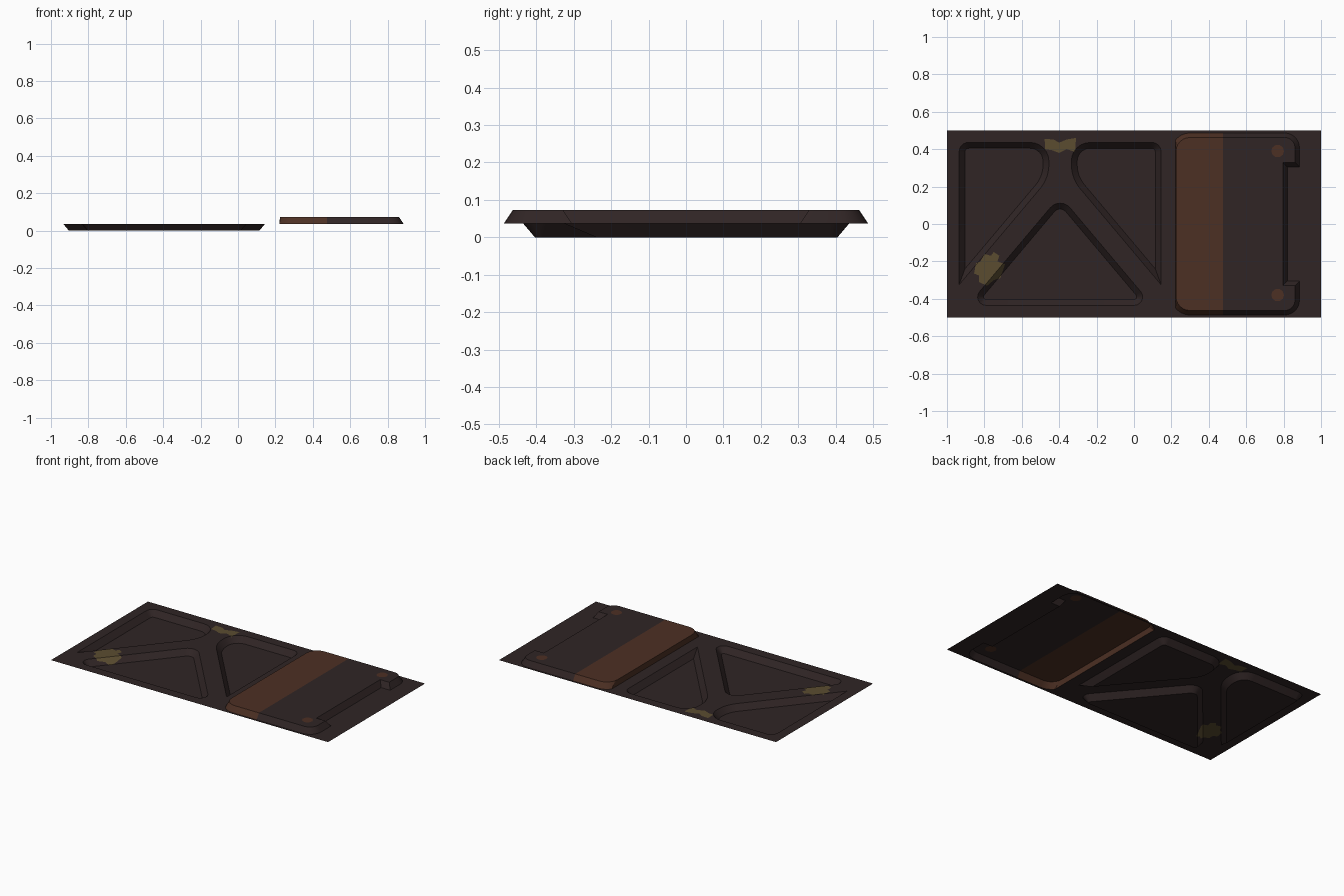
import bpy, math
from mathutils import Vector as V
from mathutils.geometry import delaunay_2d_cdt

if "Cube" in bpy.data.objects:
    bpy.data.objects.remove(bpy.data.objects["Cube"])

H, CX = 0.0365, -0.395          # press depth, symmetry line of the pockets

def material(name, rgb):
    m = bpy.data.materials.new(name)
    m.diffuse_color = (*rgb, 1)
    m.use_nodes = True
    m.node_tree.nodes["Principled BSDF"].inputs["Base Color"].default_value = m.diffuse_color
    return m

def rounded(points, n=6):
    """Closed outline from (x, y, corner radius) points."""
    out = []
    for i, (x, y, r) in enumerate(points):
        p = V((x, y))
        if r == 0:
            out.append(p)
            continue
        a = (V(points[i - 1][:2]) - p).normalized()
        b = (V(points[(i + 1) % len(points)][:2]) - p).normalized()
        half = a.angle(b) / 2
        c = p + (a + b).normalized() * r / math.sin(half)
        s = p + a * r / math.tan(half) - c
        e = p + b * r / math.tan(half) - c
        t = s.angle(e)
        for k in range(n + 1):
            f = k / n
            out.append(c + (s * math.sin((1 - f) * t) + e * math.sin(f * t)) / math.sin(t))
    area = sum(out[i - 1].x * q.y - q.x * out[i - 1].y for i, q in enumerate(out))
    return out if area > 0 else out[::-1]

def inset(poly, d):
    """Mitred inset of a counter-clockwise outline."""
    res = []
    for i, p in enumerate(poly):
        a = (p - poly[i - 1]).normalized()
        b = (poly[(i + 1) % len(poly)] - p).normalized()
        na, nb = V((-a.y, a.x)), V((-b.y, b.x))
        res.append(p + (na + nb) * d / (1 + na.dot(nb)))
    return res

def inside(p, poly):
    hit = False
    for i, b in enumerate(poly):
        a = poly[i - 1]
        if (a.y > p.y) != (b.y > p.y) and p.x < (b.x - a.x) * (p.y - a.y) / (b.y - a.y) + a.x:
            hit = not hit
    return hit

def distance(p, poly):
    best = 9
    for i, b in enumerate(poly):
        a = poly[i - 1]
        ab = b - a
        t = max(0, min(1, (p - a).dot(ab) / ab.length_squared))
        best = min(best, (p - a - ab * t).length)
    return best

# Pressed shapes: outline, wall width, direction
pocket = [(0.06, 0.436, 0.10), (0.54, 0.436, 0.05), (0.54, -0.325, 0), (0.06, 0.245, 0.2)]
shapes = [(rounded([(CX + s * x, y, r) for x, y, r in pocket]), 0.031, -1) for s in (-1, 1)]
shapes.append((rounded([(CX, 0.15, 0.07), (CX - 0.493, -0.435, 0.045),
                        (CX + 0.493, -0.435, 0.045)]), 0.031, -1))
raised = rounded([(0.2, -0.487, 0.1), (0.885, -0.487, 0.08), (0.885, -0.305, 0), (0.82, -0.305, 0),
                  (0.82, 0.305, 0), (0.885, 0.305, 0), (0.885, 0.487, 0.08), (0.2, 0.487, 0.1)])
shapes.append((raised, 0.024, 1))

# Painted areas: stripe, two rust spots, two worn gold patches
stripe = [V(p) for p in ((0.222, -0.495), (0.475, -0.495), (0.475, 0.495), (0.222, 0.495))]
spots = [[V((0.768 + 0.034 * math.cos(k * math.pi / 5), y + 0.034 * math.sin(k * math.pi / 5)))
          for k in range(10)] for y in (0.39, -0.38)]
gold = [[V(p) for p in pts] for pts in (
    ((-0.478, 0.455), (-0.43, 0.452), (-0.40, 0.435), (-0.36, 0.452), (-0.31, 0.46),
     (-0.315, 0.385), (-0.36, 0.40), (-0.40, 0.38), (-0.44, 0.395), (-0.475, 0.40)),
    ((-0.82, -0.20), (-0.80, -0.16), (-0.765, -0.17), (-0.75, -0.15), (-0.72, -0.17), (-0.73, -0.20),
     (-0.69, -0.215), (-0.715, -0.29), (-0.75, -0.30), (-0.785, -0.33), (-0.83, -0.31),
     (-0.83, -0.275), (-0.855, -0.265), (-0.845, -0.21)))]

# Triangulate every outline together into one sheet
loops = [[V(p) for p in ((-1, -0.5), (1, -0.5), (1, 0.5), (-1, 0.5))], stripe] + spots + gold
for outline, width, _ in shapes:
    loops += [outline, inset(outline, width)]
points, edges = [], []
for loop in loops:
    n, k = len(points), len(loop)
    points += loop
    edges += [(n + i, n + (i + 1) % k) for i in range(k)]
verts, _, faces = delaunay_2d_cdt(points, edges, [], 0, 1e-5)[:3]

def height(p):
    for outline, width, sign in shapes:
        if inside(p, outline):
            return H + sign * H * min(1, distance(p, outline) / width)
    return H

mesh = bpy.data.meshes.new("pressed_panel")
mesh.from_pydata([(p.x, p.y, height(p)) for p in verts], [], [list(f) for f in faces])
panel = bpy.data.objects.new("pressed_panel", mesh)
bpy.context.collection.objects.link(panel)
for name, rgb in (("dark_brown", (0.029, 0.018, 0.018)), ("rust_brown", (0.073, 0.029, 0.017)),
                  ("worn_gold", (0.105, 0.073, 0.030))):
    mesh.materials.append(material(name, rgb))

# Colour faces by the painted area they lie in
for f in mesh.polygons:
    c = f.center.xy
    if any(inside(c, g) for g in gold):
        f.material_index = 2
    elif any(inside(c, s) for s in spots) or (inside(c, stripe) and inside(c, raised)):
        f.material_index = 1
if mesh.polygons[0].normal.z < 0:
    mesh.flip_normals()

bpy.context.view_layer.objects.active = panel
panel.select_set(True)
bpy.ops.object.shade_smooth_by_angle(angle=math.radians(25))
